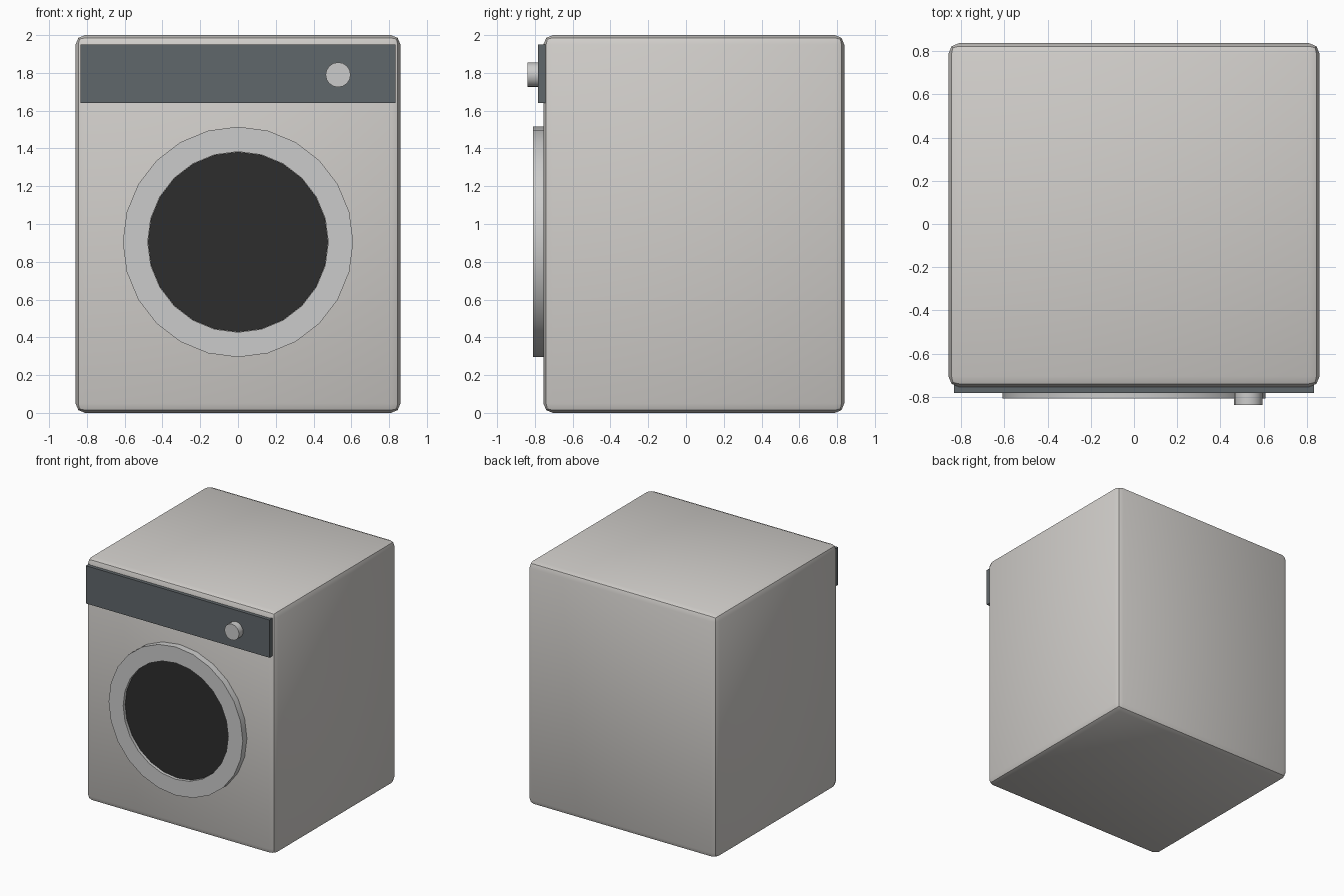
import bpy, bmesh, math
from mathutils import Matrix

if "Cube" in bpy.data.objects:
    bpy.data.objects.remove(bpy.data.objects["Cube"])


def material(name, rgb):
    m = bpy.data.materials.new(name)
    m.diffuse_color = (*rgb, 1)
    m.use_nodes = True
    m.node_tree.nodes["Principled BSDF"].inputs["Base Color"].default_value = m.diffuse_color
    return m


WHITE = material("enamel off white", (0.64, 0.62, 0.595))
SILVER = material("light grey trim", (0.60, 0.60, 0.595))
SLATE = material("slate panel", (0.118, 0.135, 0.145))
DARK = material("dark glass", (0.027, 0.027, 0.027))


def finish(name, bm, mat, smooth=True):
    me = bpy.data.meshes.new(name)
    bmesh.ops.recalc_face_normals(bm, faces=bm.faces)
    bm.to_mesh(me)
    bm.free()
    me.materials.append(mat)
    ob = bpy.data.objects.new(name, me)
    bpy.context.collection.objects.link(ob)
    if smooth:
        bpy.ops.object.select_all(action='DESELECT')
        ob.select_set(True)
        bpy.context.view_layer.objects.active = ob
        bpy.ops.object.shade_smooth_by_angle(angle=math.radians(30))
    return ob


def box(name, lo, hi, mat, bevel=0):
    bm = bmesh.new()
    bmesh.ops.create_cube(bm, size=1)
    for v in bm.verts:
        v.co = [(a + b) / 2 + c * (b - a) for a, b, c in zip(lo, hi, v.co)]
    if bevel:
        bmesh.ops.bevel(bm, geom=bm.edges[:], offset=bevel, segments=2,
                        profile=0.5, affect='EDGES')
    return finish(name, bm, mat, smooth=bool(bevel))


def turned(name, x, z, profile, sides, mat):
    """Closed loop of (radius, y) points turned around a y axis."""
    bm = bmesh.new()
    rings = []
    for r, y in profile:
        if r == 0:
            rings.append([bm.verts.new((x, y, z))] * sides)
        else:
            rings.append([bm.verts.new((x + r * math.sin(math.tau * i / sides), y,
                                        z + r * math.cos(math.tau * i / sides)))
                          for i in range(sides)])
    for k, a in enumerate(rings):
        b = rings[(k + 1) % len(rings)]
        for i in range(sides):
            j = (i + 1) % sides
            vs = list(dict.fromkeys((a[i], a[j], b[j], b[i])))
            if len(vs) > 2:
                bm.faces.new(vs)
    return finish(name, bm, mat)


# Cabinet with rounded edges
box("cabinet", (-0.86, -0.755, 0), (0.86, 0.838, 2), WHITE, bevel=0.05)

# Control panel and dial
box("control_panel", (-0.835, -0.784, 1.64), (0.835, -0.74, 1.95), SLATE)
turned("dial", 0.53, 1.79,
       [(0, -0.775), (0.066, -0.775), (0.066, -0.838), (0, -0.838)], 16, SILVER)

# Door ring with recessed window
turned("door_ring", 0, 0.905,
       [(0.61, -0.75), (0.61, -0.809), (0.478, -0.809), (0.478, -0.75)], 24, SILVER)
turned("door_window", 0, 0.905,
       [(0, -0.75), (0.477, -0.75), (0.477, -0.785), (0, -0.785)], 24, DARK)
